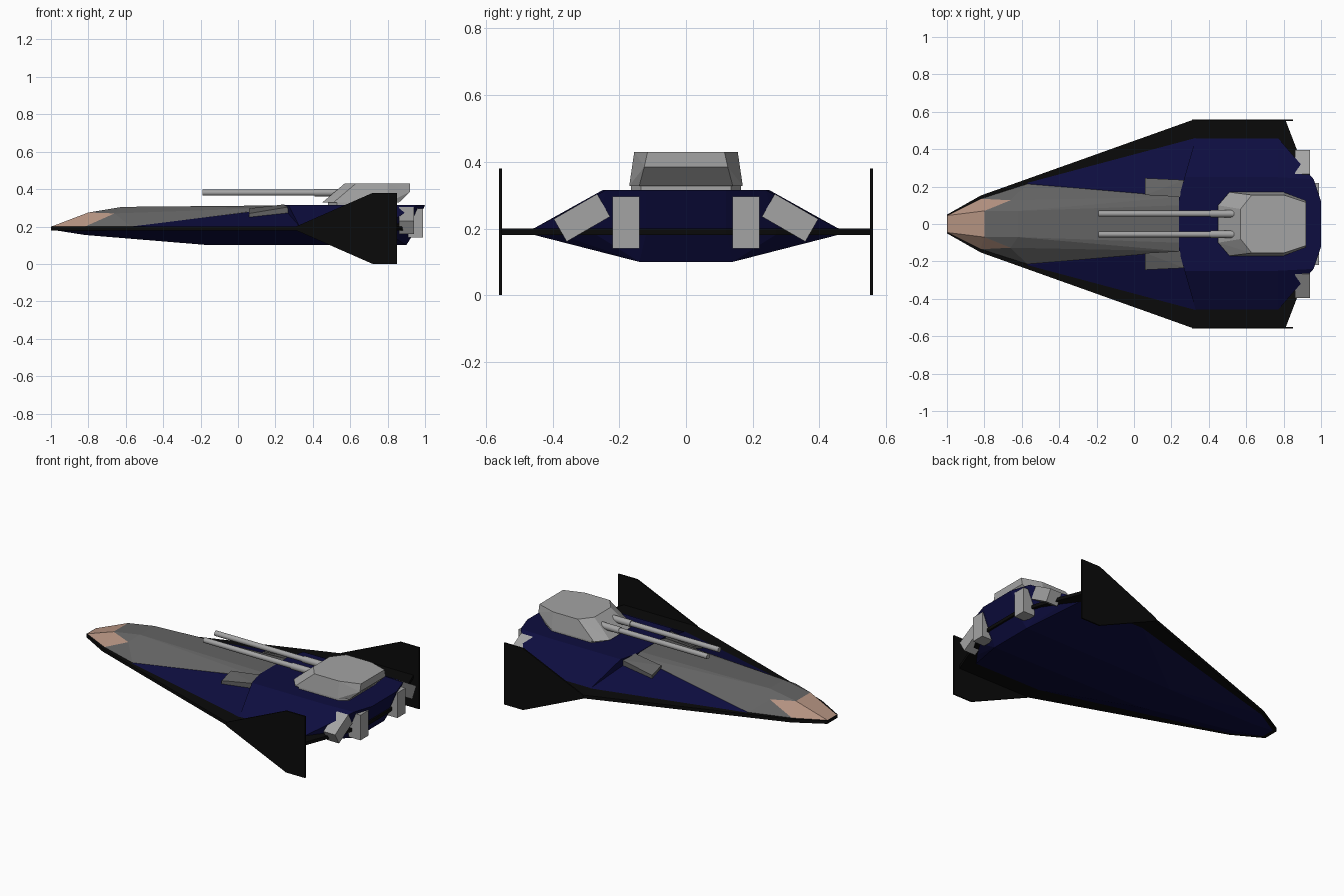
import bpy, bmesh, math
from mathutils import Vector, Matrix

if "Cube" in bpy.data.objects:
    bpy.data.objects.remove(bpy.data.objects["Cube"])


def material(name, r, g, b):
    m = bpy.data.materials.new(name)
    m.use_nodes = True
    m.diffuse_color = (r, g, b, 1)
    m.node_tree.nodes["Principled BSDF"].inputs["Base Color"].default_value = (r, g, b, 1)
    return m


BLUE = material("navy_blue", .004, .004, .05)
BLACK = material("black", .003, .003, .003)
DARK = material("dark_grey", .125, .125, .125)
LIGHT = material("light_grey", .37, .37, .37)
TAN = material("tan_glass", .46, .29, .22)


def finish(name, bm, *mats):
    bmesh.ops.recalc_face_normals(bm, faces=bm.faces)
    mesh = bpy.data.meshes.new(name)
    bm.to_mesh(mesh)
    bm.free()
    for m in mats:
        mesh.materials.append(m)
    obj = bpy.data.objects.new(name, mesh)
    bpy.context.scene.collection.objects.link(obj)
    return obj


def solid(name, points, *mats, mirror=True, rule=None):
    """Faceted convex body; points are given for +y and mirrored."""
    bm = bmesh.new()
    for x, y, z in points:
        bm.verts.new((x, y, z))
        if mirror:
            bm.verts.new((x, -y, z))
    out = bmesh.ops.convex_hull(bm, input=bm.verts)
    loose = [v for v in bm.verts if not v.link_faces]
    bmesh.ops.delete(bm, geom=loose, context='VERTS')
    bmesh.ops.dissolve_limit(bm, angle_limit=math.radians(1), verts=bm.verts, edges=bm.edges)
    if rule:
        for f in bm.faces:
            f.material_index = rule(f)
    return finish(name, bm, *mats)


def level(outline, z):
    return [(x, y, z) for x, y in outline]


def box(name, centre, size, tilt, mat):
    bm = bmesh.new()
    m = Matrix.Translation(centre) @ Matrix.Rotation(tilt, 4, 'X') @ Matrix.Diagonal((*size, 1))
    bmesh.ops.create_cube(bm, size=1, matrix=m)
    return finish(name, bm, mat)


def tube(name, x0, x1, y, z, r, mat):
    bm = bmesh.new()
    m = Matrix.Translation(((x0 + x1) / 2, y, z)) @ Matrix.Rotation(math.pi / 2, 4, 'Y')
    bmesh.ops.create_cone(bm, cap_ends=True, segments=16, radius1=r, radius2=r,
                          depth=x1 - x0, matrix=m)
    obj = finish(name, bm, mat)
    obj.data.shade_smooth()
    obj.data.set_sharp_from_angle(angle=math.radians(40))
    return obj


# Thin wing plate between upper and lower hull
wing = [(-1, .05), (-.82, .152), (.31, .555), (.81, .555), (.86, .41), (.92, .27), (.96, .12)]
solid("wing_plate", level(wing, .18) + level(wing, .2), BLACK)

# Lower hull
stern = [(.33, .46), (.77, .46), (.83, .38), (.9, .27), (.95, .12)]
keel = [(-.82, .06, .155), (-.15, .13, .1), (.9, .14, .1)]
solid("lower_hull", level([(-.99, .04), (-.82, .14)] + stern, .182) + keel, BLUE)

# Raised rear deck, overhanging at the stern
deck = [(.24, .14), (.27, .25), (.77, .25), (.96, .24), (1, .12)]
solid("rear_deck", level([(.24, .14)] + stern, .198) + level(deck, .315), BLUE)

# Sloped shoulders ahead of the deck
A, B, C = Vector((-.57, .22, .2)), Vector((.33, .46, .2)), Vector((.24, .15, .3))
solid("front_shoulders", [A, B, C, (.24, .15, .198), (.33, .3, .25)], BLUE)

# Forward canopy with a tan nose
canopy = level([(-1, .045), (-.82, .135), (-.57, .215), (.24, .165)], .199)
canopy += [(-.8, .07, .275), (-.66, .127, .27), (-.62, .07, .305),
           (.24, .10, .313), (.24, .145, .302)]
solid("canopy", canopy, DARK, TAN,
      rule=lambda f: int(f.calc_center_median().x < -.75 and f.normal.z > -.5))

# Seam lines and vent plates on the shoulders
normal = (B - A).cross(C - A).normalized()


def on_slope(x, y):
    z = A.z - (normal.x * (x - A.x) + normal.y * (y - A.y)) / normal.z
    return Vector((x, y, z))


seams = [[(.15, .405), (.13, .35), (.07, .30), (.06, .25)],
         [(-.25, .30), (-.26, .27), (-.21, .23), (-.2, .205)]]
vent = [(.06, .155, .297), (.245, .145, .318), (.27, .235, .305), (.06, .245, .27)]
for side, s in (("left", 1), ("right", -1)):
    for i, path in enumerate(seams):
        bm = bmesh.new()
        rows = []
        for x, y in path:
            pair = [on_slope(x + d, y) + normal * .002 for d in (-.005, .005)]
            rows.append([bm.verts.new((p.x, p.y * s, p.z)) for p in pair])
        for a, b in zip(rows, rows[1:]):
            bm.faces.new((a[0], a[1], b[1], b[0]))
        finish(f"{side}_panel_seam_{i + 1}", bm, BLACK)
    solid(f"{side}_vent", [(x, y * s, z - d) for x, y, z in vent for d in (0, .035)],
          DARK, mirror=False)

    # Upright tail fin
    fin = [(.31, .2), (.72, .38), (.85, .38), (.85, 0), (.72, 0), (.31, .18)]
    solid(f"{side}_fin", [(x, s * y, z) for x, z in fin for y in (.552, .56)],
          BLACK, mirror=False)

    # Engine blocks on dark mounts
    tilt = -s * math.radians(30)
    box(f"{side}_inner_engine", (.95, s * .18, .218), (.08, .08, .155), 0, LIGHT)
    box(f"{side}_inner_mount", (.9, s * .18, .2), (.08, .04, .07), 0, BLACK)
    box(f"{side}_outer_engine", (.9, s * .312, .232), (.08, .15, .078), tilt, LIGHT)
    box(f"{side}_outer_mount", (.84, s * .312, .215), (.1, .08, .04), tilt, BLACK)

    # Gun barrel and sleeve
    tube(f"{side}_barrel", -.19, .56, s * .055, .381, .016, LIGHT)
    tube(f"{side}_barrel_sleeve", .41, .56, s * .055, .381, .02, LIGHT)

# Turret
foot = [(.45, .1), (.51, .17), (.8, .17), (.86, .14)]
solid("turret_base", level([(.48, .1), (.53, .165), (.8, .165), (.85, .135)], .31)
      + level([(.48, .1), (.53, .165), (.8, .165), (.85, .135)], .33), LIGHT)
solid("turret", level(foot, .328) + level([(.57, .08), (.63, .155), (.8, .155), (.92, .115)], .43)
      + [(.92, .125, .385)], LIGHT)
